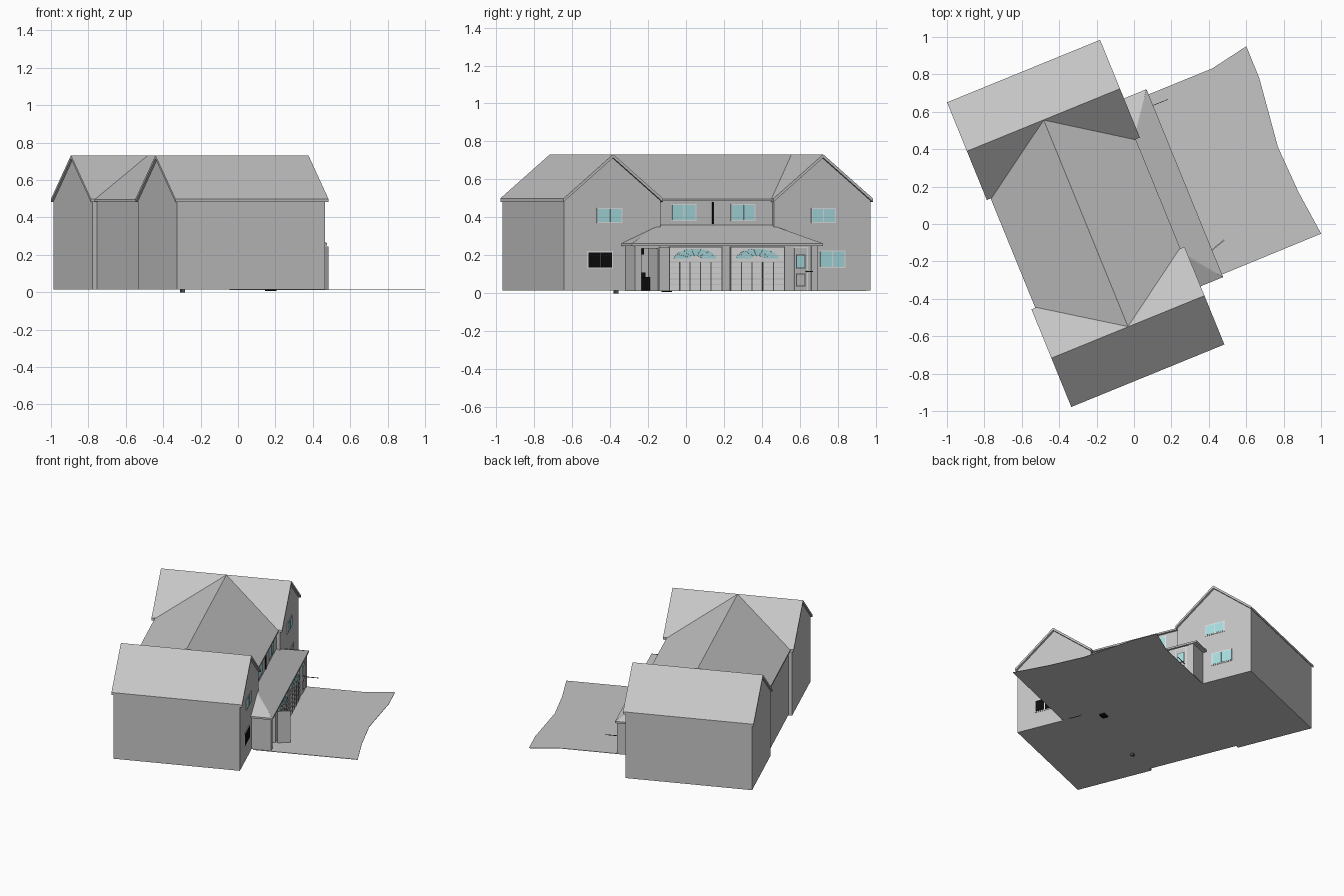
import bpy, bmesh, math
from mathutils import Vector

cube = bpy.data.objects.get("Cube")
if cube:
    bpy.data.objects.remove(cube, do_unlink=True)

TURN = math.radians(22.2)   # the whole house is turned on its plot
BASE = 0.015


def material(name, rgb):
    m = bpy.data.materials.new(name)
    m.use_nodes = True
    m.diffuse_color = (*rgb, 1)
    m.node_tree.nodes["Principled BSDF"].inputs["Base Color"].default_value = (*rgb, 1)
    return m


GREY = material("plain grey", (0.56, 0.56, 0.56))
WHITE = material("trim white", (0.82, 0.82, 0.82))
GLASS = material("glass teal", (0.40, 0.74, 0.76))
BLACK = material("black", (0.004, 0.004, 0.004))
DARK = material("dark grey", (0.1, 0.1, 0.1))


def finish(name, bm, mat):
    bmesh.ops.recalc_face_normals(bm, faces=bm.faces)
    me = bpy.data.meshes.new(name)
    bm.to_mesh(me)
    bm.free()
    me.materials.append(mat)
    ob = bpy.data.objects.new(name, me)
    ob.rotation_euler.z = TURN
    bpy.context.collection.objects.link(ob)
    return ob


def prism(name, points, push, mat=GREY):
    """Extrude a flat outline along a vector."""
    bm = bmesh.new()
    face = bm.faces.new([bm.verts.new(p) for p in points])
    top = bmesh.ops.extrude_face_region(bm, geom=[face], use_keep_orig=True)["geom"]
    moved = [v for v in top if isinstance(v, bmesh.types.BMVert)]
    bmesh.ops.translate(bm, verts=moved, vec=Vector(push))
    return finish(name, bm, mat)


def box(name, u0, u1, v0, v1, z0, z1, mat=GREY):
    outline = [(u0, v0, z0), (u1, v0, z0), (u1, v1, z0), (u0, v1, z0)]
    return prism(name, outline, (0, 0, z1 - z0), mat)


def window(name, wall, v0, v1, z0, z1, glass=GLASS):
    """Framed window with two panes on a street-facing wall."""
    box(name + "_frame", wall - 0.002, wall + 0.003, v0, v1, z0, z1, WHITE)
    mid, rim = (v0 + v1) / 2, 0.006
    for side, a, b in (("right", v0 + rim, mid - 0.003), ("left", mid + 0.003, v1 - rim)):
        box(f"{name}_{side}_pane", wall, wall + 0.005, a, b, z0 + rim, z1 - rim, glass)


# Gabled wings
EAVE, RIDGE, HALF = 0.50, 0.732, 0.282
WING = 0.188
for side, c in (("south", -0.497), ("north", 0.698)):
    w = HALF - 0.008
    prism(side + "_wing_walls",
          [(-0.668, c - w, BASE), (-0.668, c + w, BASE), (-0.668, c + w, EAVE - 0.006),
           (-0.668, c, RIDGE - 0.01), (-0.668, c - w, EAVE - 0.006)],
          (WING + 0.668, 0, 0))
    t = 0.018
    prism(side + "_wing_roof",
          [(-0.68, c - HALF, EAVE), (-0.68, c, RIDGE), (-0.68, c + HALF, EAVE),
           (-0.68, c + HALF, EAVE - t), (-0.68, c, RIDGE - t), (-0.68, c - HALF, EAVE - t)],
          (0.884, 0, 0))

# Main block between the wings
MAIN = 0.165
box("main_walls", -0.642, MAIN, -0.49, 0.69, BASE, 0.49)
prism("main_roof",
      [(-0.658, -0.495, 0.485), (-0.658, -0.495, 0.497), (-0.237, -0.495, 0.731),
       (0.180, -0.495, 0.497), (0.180, -0.495, 0.485)], (0, 1.19, 0))

# Garage and entrance front
FRONT = 0.32
box("garage_walls", 0.10, FRONT, -0.29, 0.615, BASE, 0.25)
box("entrance_side_wall", 0.15, FRONT, -0.422, -0.385, BASE, 0.25)
box("entrance_lintel", 0.29, FRONT, -0.385, -0.29, 0.235, 0.25)
box("open_door", 0, 0.085, -0.003, 0.003, BASE, 0.245)
door = bpy.data.objects["open_door"]
door.location = (0.417, -0.14, 0)
door.rotation_euler.z = math.radians(40)

# Hipped lower roof
bm = bmesh.new()
for z in (0.25, 0.263):
    for u in (0.15, 0.334):
        for v in (-0.443, 0.642):
            bm.verts.new((u, v, z))
for v in (-0.22, 0.416):
    bm.verts.new((0.15, v, 0.362))
    bm.verts.new((0.168, v, 0.36))
bmesh.ops.convex_hull(bm, input=bm.verts)
bmesh.ops.dissolve_limit(bm, angle_limit=0.02, verts=bm.verts, edges=bm.edges)
finish("lower_roof", bm, GREY)

# Garage doors with panel grid and fan light
for side, a, b in (("right", -0.228, 0.069), ("left", 0.123, 0.425)):
    name = side + "_garage_door"
    box(name + "_surround", FRONT, FRONT + 0.002, a - 0.006, b + 0.006, BASE, 0.246, DARK)
    box(name, FRONT, FRONT + 0.004, a, b, BASE, 0.242, WHITE)
    for i in range(1, 6):
        z = BASE + i * 0.03
        box(f"{name}_rail_{i}", FRONT, FRONT + 0.0055, a, b, z - 0.002, z + 0.002, GREY)
    for i in range(1, 5):
        v = a + (b - a) * i / 5
        box(f"{name}_stile_{i}", FRONT, FRONT + 0.006, v - 0.003, v + 0.003, BASE, 0.165, DARK)
    mid = (a + b) / 2
    for i in range(7):
        t0, t1 = (math.pi * (i + k) / 7 for k in (0.08, 0.92))
        rim = [(r, t) for r, t in ((0.3, t0), (1, t0), (1, (t0 + t1) / 2), (1, t1), (0.3, t1))]
        prism(f"{name}_fan_{i}",
              [(FRONT + 0.003, mid + 0.12 * r * math.cos(t), 0.182 + 0.052 * r * math.sin(t))
               for r, t in rim], (0.004, 0, 0), GLASS)

# Side door
box("side_door_trim", FRONT, FRONT + 0.002, 0.478, 0.562, BASE, 0.245, WHITE)
box("side_door", FRONT, FRONT + 0.004, 0.484, 0.556, BASE, 0.238)
for part, z0, z1, m in (("window", 0.135, 0.2, GLASS), ("panel", 0.04, 0.1, GREY)):
    box(f"side_door_{part}_rim", FRONT, FRONT + 0.005, 0.493, 0.547, z0 - 0.005, z1 + 0.005, DARK)
    box("side_door_" + part, FRONT, FRONT + 0.007, 0.498, 0.542, z0, z1, m)
box("side_door_handle", FRONT, 0.42, 0.547, 0.550, 0.113, 0.117, DARK)
box("corner_post", FRONT, FRONT + 0.006, 0.58, 0.615, BASE, 0.25)

# Windows
window("south_upper_window", WING, -0.585, -0.44, 0.37, 0.45)
window("south_lower_window", WING, -0.64, -0.493, 0.13, 0.222, BLACK)
window("north_upper_window", WING, 0.635, 0.775, 0.37, 0.45)
window("north_lower_window", WING, 0.68, 0.83, 0.133, 0.225)
window("main_right_window", MAIN, -0.153, -0.008, 0.38, 0.47)
window("main_left_window", MAIN, 0.187, 0.327, 0.38, 0.47)
box("downpipe", MAIN, MAIN + 0.006, 0.08, 0.09, 0.365, 0.48, BLACK)

# Dark items inside the entrance and just under the floor
box("entrance_planter", WING, 0.23, -0.378, -0.30, BASE, 0.085, BLACK)
box("entrance_plant", 0.195, 0.22, -0.35, -0.32, 0.085, 0.11, BLACK)
box("entrance_lamp", WING, 0.21, -0.365, -0.325, 0.205, 0.235, BLACK)
box("floor_drain", -0.425, -0.405, -0.24, -0.22, 0, BASE, DARK)
box("entrance_mat", 0.10, 0.15, -0.18, -0.14, 0.006, BASE, BLACK)

# Driveway
drive = [(0.2, -0.428), (0.907, -0.426), (0.879, -0.175), (0.868, 0.09),
         (0.915, 0.469), (0.915, 0.653), (0.703, 0.612), (0.2, 0.612)]
prism("driveway", [(u, v, BASE - 0.003) for u, v in drive], (0, 0, 0.003))
